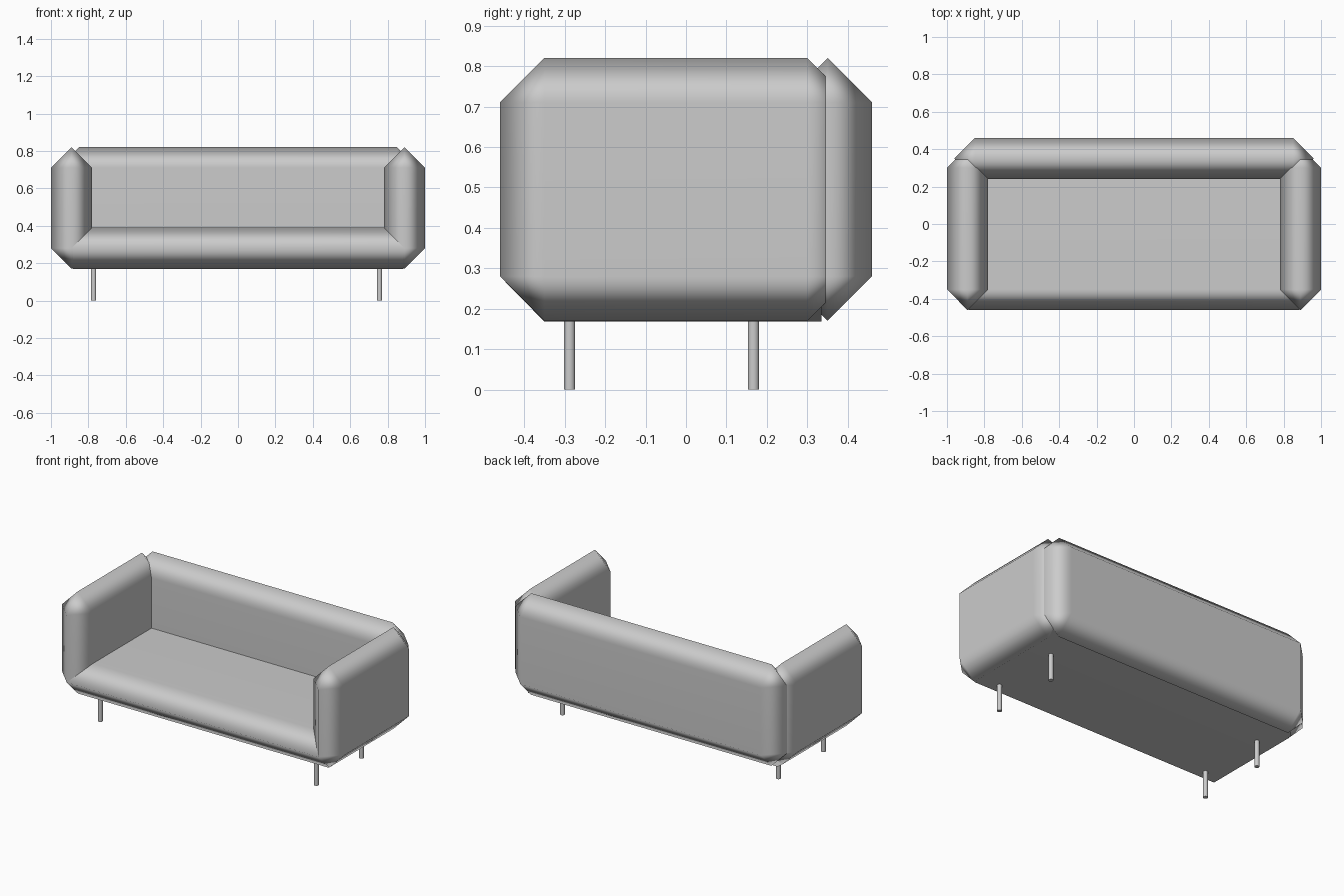
import bpy, bmesh
from itertools import product

if "Cube" in bpy.data.objects:
    bpy.data.objects.remove(bpy.data.objects["Cube"])

C = 0.11  # chamfer width: half the cushion thickness


def finish(name, bm, angle=180):
    bmesh.ops.recalc_face_normals(bm, faces=bm.faces)
    me = bpy.data.meshes.new(name)
    bm.to_mesh(me)
    bm.free()
    ob = bpy.data.objects.new(name, me)
    bpy.context.collection.objects.link(ob)
    for p in me.polygons:
        p.use_smooth = True
    mod = ob.modifiers.new("soft_normals", 'WEIGHTED_NORMAL')
    mod.weight = 80
    return ob


def cushion(name, lo, hi):
    """Slab with every edge and corner chamfered by C."""
    bm = bmesh.new()
    for corner in product((0, 1), repeat=3):
        for axis in range(3):
            co = [(lo, hi)[s][i] + (0 if i == axis else (C, -C)[s])
                  for i, s in enumerate(corner)]
            bm.verts.new(co)
    bmesh.ops.remove_doubles(bm, verts=bm.verts, dist=0.001)
    bmesh.ops.convex_hull(bm, input=bm.verts)
    bmesh.ops.dissolve_limit(bm, angle_limit=0.02, verts=bm.verts, edges=bm.edges)
    return finish(name, bm)


# Arms
cushion("right_arm", (0.78, -0.46, 0.17), (1.0, 0.41, 0.82))
cushion("left_arm", (-1.0, -0.46, 0.17), (-0.78, 0.41, 0.82))

# Backrest
cushion("backrest", (-0.96, 0.24, 0.17), (0.96, 0.46, 0.82))

# Seat: side profile with pointed front, extruded across with plain ends
bm = bmesh.new()
profile = [(-0.35, 0.168), (-0.46, 0.28), (-0.35, 0.39), (0.335, 0.39), (0.335, 0.168)]
face = bm.faces.new([bm.verts.new((-0.885, y, z)) for y, z in profile])
ext = bmesh.ops.extrude_face_region(bm, geom=[face])
bmesh.ops.translate(bm, vec=(1.77, 0, 0),
                    verts=[v for v in ext["geom"] if isinstance(v, bmesh.types.BMVert)])
finish("seat", bm)

# Legs
for side, x in (("left", -0.772), ("right", 0.757)):
    for end, y in (("front", -0.288), ("back", 0.167)):
        bpy.ops.mesh.primitive_cylinder_add(vertices=24, radius=0.014, depth=0.18,
                                            location=(x, y, 0.09))
        leg = bpy.context.object
        leg.name = f"{end}_{side}_leg"
        bpy.ops.object.shade_smooth_by_angle()
